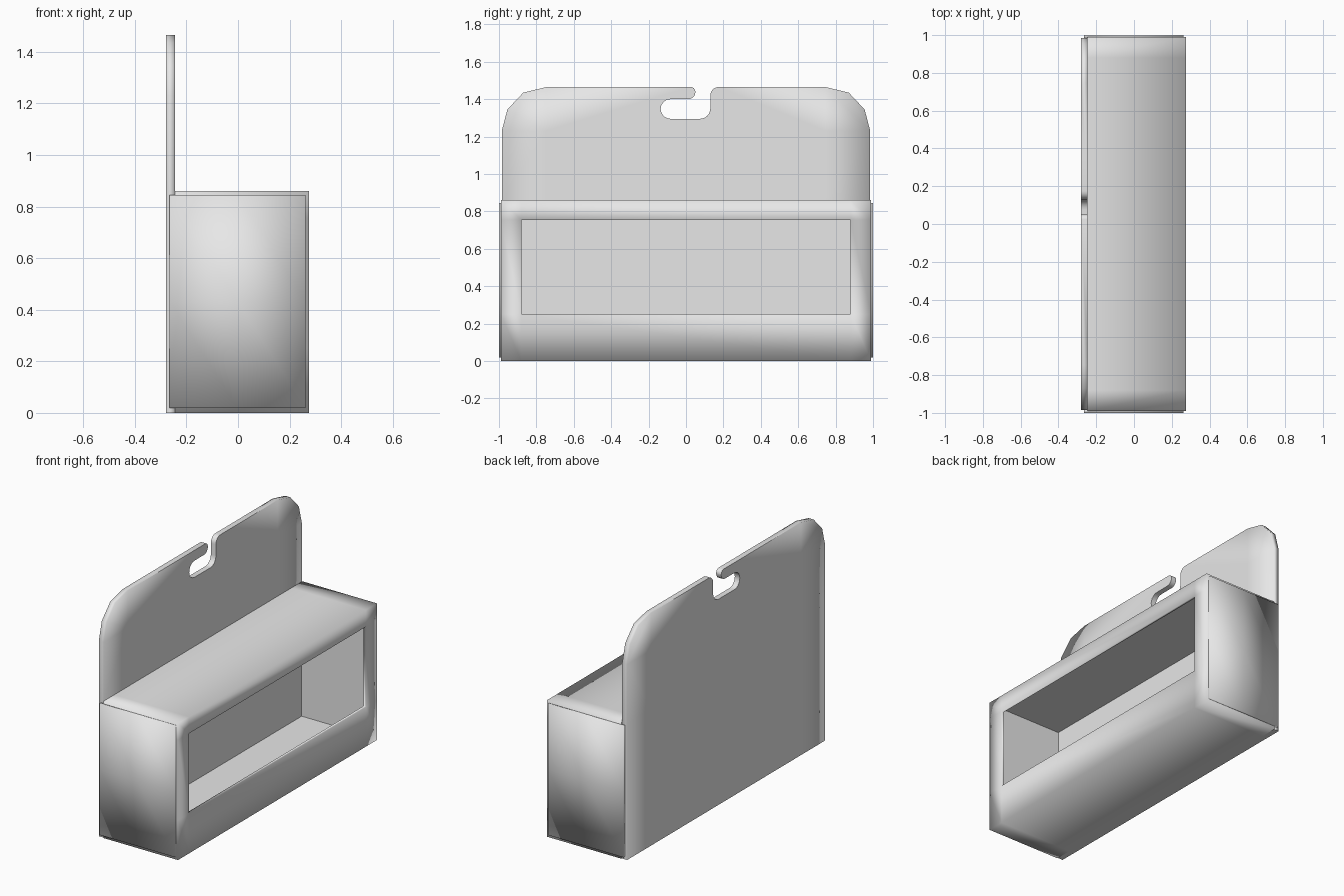
import bpy, bmesh, math
from mathutils import Vector

if "Cube" in bpy.data.objects:
    bpy.data.objects.remove(bpy.data.objects["Cube"])

grey = bpy.data.materials.new("plain grey card")
grey.diffuse_color = (0.8, 0.8, 0.8, 1)
grey.use_nodes = True
grey.node_tree.nodes["Principled BSDF"].inputs["Base Color"].default_value = grey.diffuse_color


def finish(bm, name):
    mesh = bpy.data.meshes.new(name)
    bm.to_mesh(mesh)
    bm.free()
    mesh.materials.append(grey)
    ob = bpy.data.objects.new(name, mesh)
    bpy.context.collection.objects.link(ob)
    return ob


def add_box(bm, lo, hi):
    verts = bmesh.ops.create_cube(bm, size=1)["verts"]
    for v in verts:
        v.co = Vector([(lo[i] + hi[i]) / 2 + v.co[i] * (hi[i] - lo[i]) for i in range(3)])


def cut(bm, axis, values):
    for value in values:
        point, normal = Vector((0, 0, 0)), Vector((0, 0, 0))
        point[axis], normal[axis] = value, 1
        geom = bm.verts[:] + bm.edges[:] + bm.faces[:]
        bmesh.ops.bisect_plane(bm, geom=geom, dist=1e-5, plane_co=point, plane_no=normal)


# Hollow carton with a window opening in its +x wall
BACK, FRONT = -0.245, 0.275
bm = bmesh.new()
add_box(bm, (BACK, -0.99, 0), (FRONT, 0.99, 0.86))
cut(bm, 1, (-0.88, 0.88))
cut(bm, 2, (0.25, 0.755))
for f in bm.faces:
    f.smooth = True
inner = bmesh.new()
add_box(inner, (BACK + 0.006, -0.975, 0.018), (FRONT - 0.018, 0.975, 0.842))
cut(inner, 1, (-0.88, 0.88))
cut(inner, 2, (0.25, 0.755))
bmesh.ops.reverse_faces(inner, faces=inner.faces[:])
temp = bpy.data.meshes.new("temp")
inner.to_mesh(temp)
inner.free()
bm.from_mesh(temp)
bpy.data.meshes.remove(temp)
window = []
for f in bm.faces:
    c = f.calc_center_median()
    if c.x > 0.2 and abs(c.y) < 0.1 and 0.3 < c.z < 0.7:
        window.append(f)
bmesh.ops.delete(bm, geom=window, context='FACES')
rim = [e for e in bm.edges if e.is_boundary]
bmesh.ops.bridge_loops(bm, edges=rim)
bmesh.ops.recalc_face_normals(bm, faces=bm.faces[:])
for e in bm.edges:
    at_back = all(abs(v.co.x - BACK) < 1e-4 for v in e.verts)
    if at_back or not all(f.smooth for f in e.link_faces):
        e.smooth = False
finish(bm, "carton_with_window")

# Thin closing flaps on both ends
for side, name in ((-1, "end_flap_front"), (1, "end_flap_rear")):
    bm = bmesh.new()
    add_box(bm, (-0.265, min(side * 0.985, side), 0.018), (0.262, max(side * 0.985, side), 0.845))
    cut(bm, 0, (0,))
    cut(bm, 2, (0.43,))
    for f in bm.faces:
        f.smooth = True
    finish(bm, name)


def arc(cy, cz, r, start, end, n=6):
    angles = [math.radians(start + (end - start) * i / n) for i in range(n + 1)]
    return [(cy + r * math.cos(a), cz + r * math.sin(a)) for a in angles]


# Backing panel with clipped round corners and a hook slot
corner = [(0.985, 1.23), (0.955, 1.345), (0.87, 1.435), (0.745, 1.465)]
outline = [(-0.985, 0), (0.985, 0)] + corner
outline += arc(0.175, 1.42, 0.045, 90, 180)          # slot mouth
outline += arc(0.075, 1.35, 0.055, 0, -90)           # slot floor
outline += arc(-0.083, 1.3475, 0.0525, 270, 90, 10)  # slot end
outline += arc(0.012, 1.438, 0.038, -90, 0)          # hook tip
outline += arc(0.025, 1.44, 0.025, 0, 90, 4)
outline += [(-y, z) for y, z in reversed(corner)]
bm = bmesh.new()
verts = [bm.verts.new((-0.28, y, z)) for y, z in outline]
face = bm.faces.new(verts)
bmesh.ops.remove_doubles(bm, verts=bm.verts[:], dist=0.001)
grown = bmesh.ops.extrude_face_region(bm, geom=bm.faces[:])["geom"]
for v in grown:
    if isinstance(v, bmesh.types.BMVert):
        v.co.x = BACK
cut(bm, 1, (-0.745, 0.745))
cut(bm, 2, (0.86, 1.23))
bmesh.ops.recalc_face_normals(bm, faces=bm.faces[:])
for f in bm.faces:
    f.smooth = True
for e in bm.edges:
    mid = (e.verts[0].co + e.verts[1].co) / 2
    if len(e.link_faces) == 2 and e.calc_face_angle() > math.radians(40):
        if abs(mid.y) < 0.76 or mid.z < 0.01:
            e.smooth = False
finish(bm, "hanging_back_panel")
